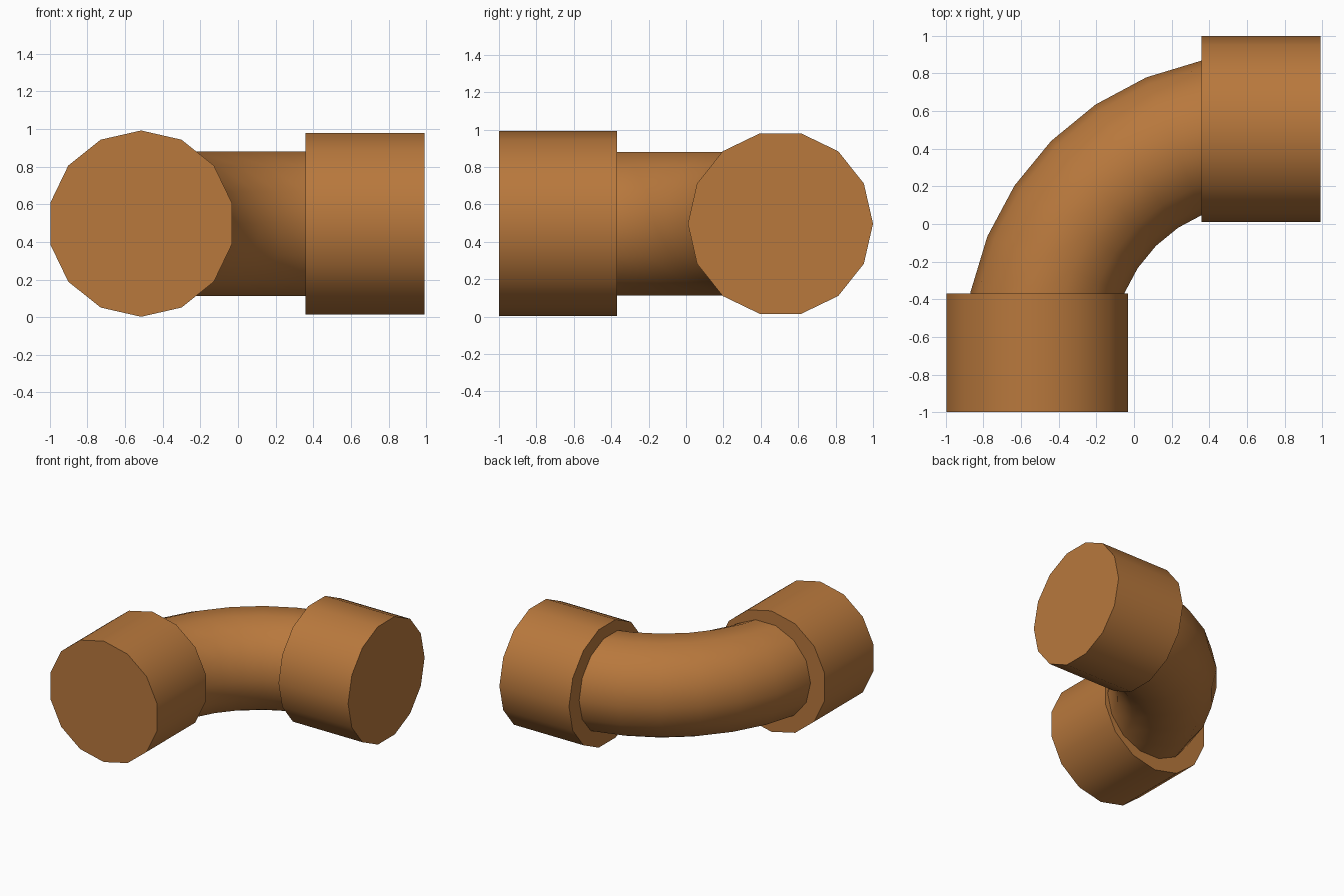
import bpy
import bmesh
from math import cos, sin, pi, radians
from mathutils import Matrix, Vector

old = bpy.data.objects.get("Cube")
if old:
    bpy.data.objects.remove(old, do_unlink=True)

SIDES = 14
AXIS_Z = 0.497
BEND_CENTRE = Vector((0.663, -0.663, AXIS_Z))
BEND_RADIUS, PIPE_RADIUS, BEND_STEPS = 1.167, 0.394, 8
COLLAR_RADIUS, COLLAR_LENGTH = 0.495, 0.63

copper = bpy.data.materials.new("copper")
copper.use_nodes = True
colour = (0.479, 0.188, 0.046, 1)
copper.diffuse_color = colour
copper.node_tree.nodes["Principled BSDF"].inputs["Base Color"].default_value = colour


def finish(bm, name):
    bmesh.ops.recalc_face_normals(bm, faces=bm.faces)
    mesh = bpy.data.meshes.new(name)
    bm.to_mesh(mesh)
    bm.free()
    mesh.materials.append(copper)
    obj = bpy.data.objects.new(name, mesh)
    bpy.context.collection.objects.link(obj)
    bpy.ops.object.select_all(action='DESELECT')
    obj.select_set(True)
    bpy.context.view_layer.objects.active = obj
    bpy.ops.object.shade_smooth_by_angle(angle=radians(35))


def collar(name, centre, axis, corner):
    """Capped cylinder along axis with one corner pointing along corner."""
    axis, corner = Vector(axis), Vector(corner)
    side = axis.cross(corner)
    bm = bmesh.new()
    ring = []
    for i in range(SIDES):
        a = 2 * pi * i / SIDES
        offset = COLLAR_RADIUS * (corner * cos(a) + side * sin(a))
        ring.append(bm.verts.new(Vector(centre) - axis * COLLAR_LENGTH / 2 + offset))
    cap = bm.faces.new(ring)
    out = bmesh.ops.extrude_face_region(bm, geom=[cap], use_keep_orig=True)
    moved = [v for v in out["geom"] if isinstance(v, bmesh.types.BMVert)]
    bmesh.ops.translate(bm, verts=moved, vec=axis * COLLAR_LENGTH)
    finish(bm, name)


# Curved pipe: a circle swept through a quarter turn, ends inside the collars
bm = bmesh.new()
circle = bmesh.ops.create_circle(
    bm, segments=SIDES, radius=PIPE_RADIUS,
    matrix=Matrix.Translation(BEND_CENTRE + Vector((0, BEND_RADIUS, 0)))
    @ Matrix.Rotation(pi / 2, 4, 'Y') @ Matrix.Rotation(pi / 2, 4, 'Z'))
# Put a corner on the outer and inner rim of the bend
for i, v in enumerate(circle["verts"]):
    a = 2 * pi * i / SIDES
    v.co = BEND_CENTRE + Vector((0, BEND_RADIUS + PIPE_RADIUS * cos(a), PIPE_RADIUS * sin(a)))
bmesh.ops.spin(bm, geom=bm.verts[:] + bm.edges[:], cent=BEND_CENTRE,
               axis=(0, 0, 1), angle=pi / 2, steps=BEND_STEPS)
finish(bm, "curved_pipe")

# End collars
collar("front_collar", (-0.515, -0.685, AXIS_Z), (0, 1, 0), (0, 0, 1))
collar("left_collar", (0.675, 0.505, AXIS_Z), (1, 0, 0), (0, 1, 0))
